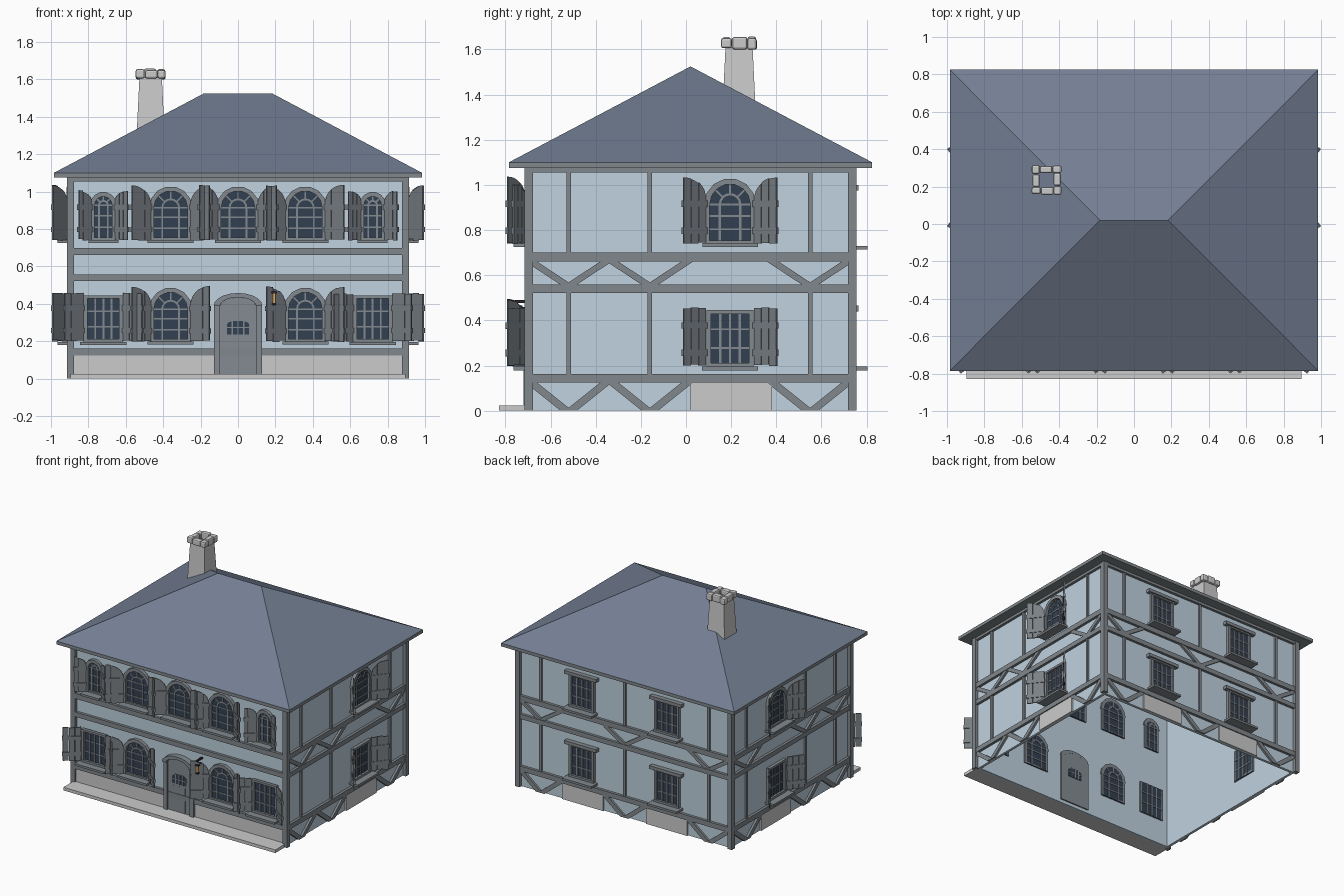
import bpy, bmesh, math, random
from collections import defaultdict
from mathutils import Matrix, Vector

if "Cube" in bpy.data.objects:
    bpy.data.objects.remove(bpy.data.objects["Cube"])

random.seed(4)
parts = defaultdict(bmesh.new)
T = Matrix.Translation
CY = 0.02                       # house centre in y


def rgb(r, g, b):
    return tuple((c / 255) ** 2.2 for c in (r, g, b)) + (1,)


# colour is chosen by a keyword in the part name
COLOURS = {
    "wall": rgb(190, 209, 222), "glass": rgb(54, 66, 82), "roof": rgb(115, 126, 146),
    "foundation": rgb(188, 188, 188), "chimney": rgb(190, 190, 190), "step": rgb(188, 188, 188),
    "lantern_light": rgb(232, 168, 84), "lantern_metal": rgb(45, 45, 48),
    "door": rgb(130, 138, 144), "timber": rgb(128, 134, 139), "eaves": rgb(128, 134, 139),
    "shutter": rgb(122, 128, 133), "window": rgb(130, 136, 141),
}


def prism(name, M, pts, d0, d1):
    """Extrude a (u, z) outline from depth d0 to d1; depth points out of the wall."""
    bm = parts[name]
    a = [bm.verts.new(M @ Vector((u, -d0, z))) for u, z in pts]
    b = [bm.verts.new(M @ Vector((u, -d1, z))) for u, z in pts]
    bm.faces.new(a)
    bm.faces.new(b[::-1])
    for i in range(len(a)):
        j = (i + 1) % len(a)
        bm.faces.new((a[i], b[i], b[j], a[j]))


def box(name, M, u0, u1, z0, z1, d0, d1):
    prism(name, M, [(u0, z0), (u1, z0), (u1, z1), (u0, z1)], d0, d1)


def arc(r, rz, zc, n, a0=0.0, a1=math.pi):
    return [(r * math.cos(a0 + (a1 - a0) * i / n), zc + rz * math.sin(a0 + (a1 - a0) * i / n))
            for i in range(n + 1)]


def arch_ring(name, M, r0, r1, zc, n, d0, d1, rz0=None, rz1=None):
    inner, outer = arc(r0, rz0 or r0, zc, n), arc(r1, rz1 or r1, zc, n)
    for i in range(n):
        prism(name, M, [inner[i], outer[i], outer[i + 1], inner[i + 1]], d0, d1)


def shutters(wall, M, hinge, w, z0, z1, rise):
    """Pair of plank shutters standing ajar; rise > 0 gives the curved top."""
    name = wall + "_shutters"
    for s in (-1, 1):
        S = M @ T((s * hinge, -0.02, 0)) @ Matrix.Rotation(-s * math.radians(38), 4, "Z")
        for k in range(3):
            t0, t1 = w * k / 3 + 0.001, w * (k + 1) / 3 - 0.001
            dz = random.uniform(-0.004, 0.004)
            pts = [(s * t0, z0 + dz), (s * t1, z0 + dz)]
            for i in range(5):
                t = t1 + (t0 - t1) * i / 4
                pts.append((s * t, z1 + dz + rise * math.sqrt(max(0, 1 - ((w - t) / w) ** 2))))
            prism(name, S, pts, 0, 0.008)
        for zb in (0.055, 0.175):
            u = sorted((s * -0.004, s * (w + 0.004)))
            box(name, S, u[0], u[1], z0 + zb - 0.014, z0 + zb + 0.014, -0.004, 0.012)


def sill(wall, M, h, z):
    box(wall + "_window_sills", M, -h, h, z - 0.016, z, 0, 0.075)


def arched_window(wall, M, u, z0, r, spring, w):
    M = M @ T((u, 0, 0))
    zs, f, m = z0 + spring, wall + "_window_frames", wall + "_window_bars"
    prism(wall + "_window_glass", M, [(-r, z0), (r, z0)] + arc(r, r, zs, 12), -0.03, 0.006)
    arch_ring(f, M, r, r + 0.025, zs, 7, -0.03, 0.026)
    for s in (-1, 1):
        box(f, M, *sorted((s * r, s * (r + 0.018))), z0, zs, -0.03, 0.022)
        box(m, M, s * r / 2 - 0.005, s * r / 2 + 0.005, z0, zs, -0.034, 0.012)
    box(f, M, -r, r, z0, z0 + 0.012, -0.03, 0.02)
    for k in (0.36, 0.7, 1):
        box(m, M, -r, r, z0 + spring * k - 0.004, z0 + spring * k + 0.004, -0.034, 0.01)
    arch_ring(m, M, r / 2 - 0.005, r / 2 + 0.005, zs, 8, -0.034, 0.012)
    for a in (45, 90, 135):
        R = M @ T((0, 0, zs)) @ Matrix.Rotation(-math.radians(a), 4, "Y")
        box(m, R, r / 2, r, -0.004, 0.004, -0.034, 0.012)
    sill(wall, M, r + 0.033, z0)
    shutters(wall, M, r + 0.02, w, z0, zs + 0.02, r + 0.01)


def square_window(wall, M, u, z0, shut):
    M = M @ T((u, 0, 0))
    f, m, z1 = wall + "_window_frames", wall + "_window_bars", z0 + 0.25
    box(wall + "_window_glass", M, -0.09, 0.09, z0, z1, -0.03, 0.006)
    for s in (-1, 1):
        box(f, M, *sorted((s * 0.085, s * 0.105)), z0, z1, -0.03, 0.022)
    for z in (z0, z1 - 0.016):
        box(f, M, -0.105, 0.105, z, z + 0.016, -0.03, 0.024)
    for k in (-1, 0, 1):
        box(m, M, k * 0.043 - 0.005, k * 0.043 + 0.005, z0, z1, -0.034, 0.012)
    for k in (1, 2):
        box(m, M, -0.09, 0.09, z0 + k * 0.083 - 0.004, z0 + k * 0.083 + 0.004, -0.034, 0.01)
    sill(wall, M, 0.125, z0)
    if shut:
        shutters(wall, M, 0.11, 0.127, z0 + 0.007, z0 + 0.26, 0)
    else:
        box(wall + "_window_lintels", M, -0.135, 0.135, z1 - 0.005, z1 + 0.02, -0.01, 0.035)


def framing(wall, M, u0, u1, posts, stones):
    """Wall sheet, horizontal beams, uprights, V braces and foundation stones."""
    box(wall + "_wall", M, u0, u1, 0, 1.075, -0.02, 0)
    t = wall + "_timber_beams"
    for z0, z1 in ((0.124, 0.162), (0.522, 0.558), (0.66, 0.7), (1.055, 1.075)):
        box(t, M, u0, u1, z0, z1, 0, 0.02)
    for p in posts:
        for z0, z1 in ((0.162, 0.522), (0.7, 1.055)):
            box(t, M, p - 0.01, p + 0.01, z0, z1, 0, 0.014)
        for z0, z1 in ((0, 0.124), (0.558, 0.66)):
            for s in (-1, 1):
                a, b, h = p + s * 0.01, p + s * 0.165, 0.026
                prism(wall + "_timber_braces", M,
                      [(a - h, z0), (a + h, z0), (b + h, z1), (b - h, z1)], 0, 0.016)
    for a, b in stones:
        box(wall + "_foundation", M, a, b, 0, 0.124, 0, 0.012)


def side(angle, x, y):
    return T((x, y, 0)) @ Matrix.Rotation(math.radians(angle), 4, "Z")


LO, HI = 0.2, 0.742
# front wall
F = side(0, 0, -0.69)
framing("front", F, -0.89, 0.89, [], [(-0.89, 0.89)])
for u in (-0.36, 0, 0.36):
    arched_window("front", F, u, HI, 0.09, 0.172, 0.127)
for u in (-0.36, 0.36):
    arched_window("front", F, u, LO, 0.09, 0.172, 0.127)
for s in (-1, 1):
    arched_window("front", F, s * 0.72, HI, 0.047, 0.185, 0.085)
    square_window("front", F, s * 0.72, LO - 0.005, True)

# side walls, mirrored
for wall, M, s in (("right", side(90, 0.89, 0), 1), ("left", side(270, -0.89, 0), -1)):
    lo, hi = sorted((s * -0.69, s * 0.73))
    framing(wall, M, lo, hi, [s * p for p in (-0.52, -0.16, 0.55)],
            [sorted((s * 0.02, s * 0.38))])
    arched_window(wall, M, s * 0.195, HI, 0.09, 0.172, 0.127)
    square_window(wall, M, s * 0.195, LO - 0.005, True)

# back wall
B = side(180, 0, 0.73)
framing("back", B, -0.89, 0.89, [-0.71, 0, 0.71], [(-0.53, -0.18), (0.18, 0.53)])
for u in (-0.36, 0.36):
    for z in (LO - 0.005, HI - 0.012):
        square_window("back", B, u, z, False)

# corner posts
I = Matrix.Identity(4)
for sx in (-1, 1):
    for y in (-0.715, 0.718):
        box("corner_timber_posts", I, *sorted((sx * 0.878, sx * 0.915)), 0, 1.075, -y, -y - 0.037)

# door with plank face, small window and arched hood
doorway = [(-0.095, 0.025), (0.095, 0.025)] + arc(0.095, 0.045, 0.39, 8)
prism("door_panel", F, doorway, -0.03, 0.016)
for u in (-0.048, 0, 0.048):
    box("door_battens", F, u - 0.002, u + 0.002, 0.025, 0.22, 0.016, 0.019)
prism("door_glass", F, [(-0.06, 0.237), (0.06, 0.237)] + arc(0.06, 0.02, 0.29, 6), -0.034, 0.018)
for u in (-0.03, 0, 0.03):
    box("door_window_bars", F, u - 0.004, u + 0.004, 0.235, 0.312, -0.036, 0.022)
box("door_window_bars", F, -0.062, 0.062, 0.27, 0.277, -0.036, 0.022)
for s in (-1, 1):
    box("door_frame", F, *sorted((s * 0.095, s * 0.127)), 0.025, 0.39, -0.03, 0.03)
arch_ring("door_hood", F, 0.095, 0.13, 0.39, 10, -0.03, 0.045, 0.045, 0.068)

# lantern beside the door
L = F @ T((0.18, 0, 0))
box("lantern_light", L, -0.02, 0.02, 0.405, 0.455, 0.04, 0.08)
box("lantern_metal", L, -0.024, 0.024, 0.395, 0.405, 0.036, 0.084)
box("lantern_metal", L, -0.026, 0.026, 0.455, 0.466, 0.034, 0.086)
box("lantern_metal", L, -0.006, 0.006, 0.466, 0.486, 0.054, 0.066)
box("lantern_metal", L, -0.006, 0.006, 0.478, 0.49, 0, 0.07)

# front step
box("front_step", I, -0.895, 0.895, 0, 0.024, 0.69, 0.828)

# eaves slab and hipped roof
box("eaves", I, -0.985, 0.985, 1.075, 1.1, 0.785, -0.825)
bm = parts["roof"]
e = [bm.verts.new((x, CY + y, 1.1)) for x, y in
     ((-0.985, -0.805), (0.985, -0.805), (0.985, 0.805), (-0.985, 0.805))]
r0, r1 = bm.verts.new((-0.183, CY, 1.525)), bm.verts.new((0.183, CY, 1.525))
for f in ((e[0], e[1], r1, r0), (e[1], e[2], r1), (e[2], e[3], r0, r1), (e[3], e[0], r0), e[::-1]):
    bm.faces.new(f)

# hollow tapered chimney with a ring of rounded capstones
bm = parts["chimney_stack"]
cx, cy = -0.467, 0.235
rings = [[bm.verts.new((cx + sx * h, cy + sy * h, z)) for sx, sy in ((-1, -1), (1, -1), (1, 1), (-1, 1))]
         for h, z in ((0.077, 1.26), (0.06, 1.61))]
for i in range(4):
    j = (i + 1) % 4
    bm.faces.new((rings[0][i], rings[0][j], rings[1][j], rings[1][i]))
for k in range(4):
    C = T((cx, cy, 0)) @ Matrix.Rotation(k * math.pi / 2, 4, "Z")
    for u0, u1 in ((-0.08, -0.032), (-0.03, 0.037)):
        top = 1.652 + random.uniform(-0.006, 0.006)
        box("chimney_capstones", C, u0, u1, 1.602 + random.uniform(-0.004, 0.004), top,
            0.037, 0.078 + random.uniform(-0.003, 0.003))

# turn every collected part into an object
mats = {}
for name, bm in parts.items():
    bmesh.ops.recalc_face_normals(bm, faces=bm.faces)
    me = bpy.data.meshes.new(name)
    bm.to_mesh(me)
    bm.free()
    ob = bpy.data.objects.new(name, me)
    bpy.context.collection.objects.link(ob)
    key = next(k for k in ("glass", "wall", "foundation", "chimney", "step", "lantern_light",
                           "lantern_metal", "door", "timber", "eaves", "shutter", "window", "roof")
               if k in name)
    if key not in mats:
        mats[key] = bpy.data.materials.new(key)
        mats[key].diffuse_color = COLOURS[key]
    me.materials.append(mats[key])
    if name == "chimney_capstones":
        bev = ob.modifiers.new("rounded", "BEVEL")
        bev.width, bev.segments = 0.01, 2

for m in bpy.data.materials:
    if m.users and not m.is_grease_pencil:
        m.use_nodes = True
        m.node_tree.nodes["Principled BSDF"].inputs["Base Color"].default_value = m.diffuse_color
